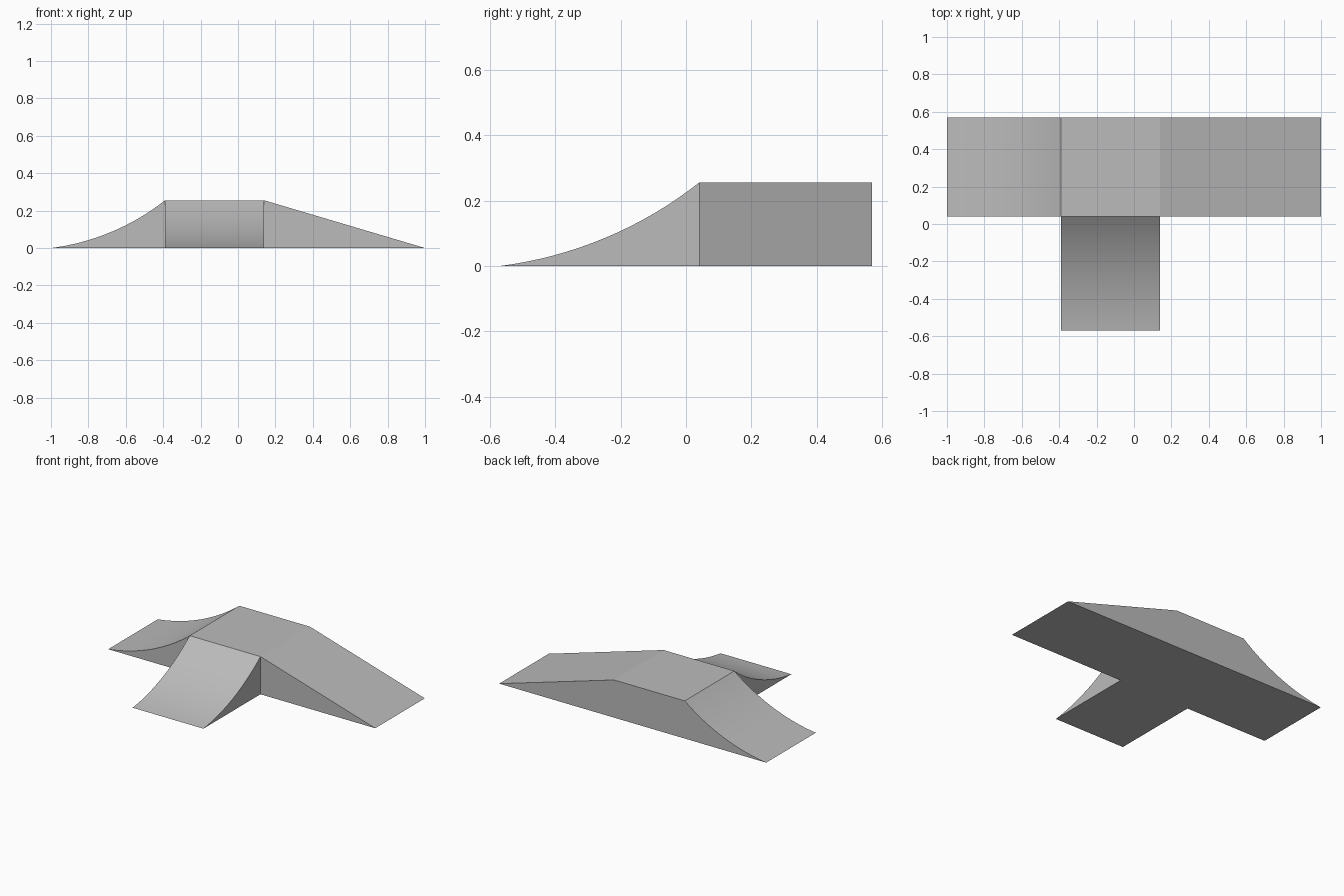
import bpy, bmesh, math

if "Cube" in bpy.data.objects:
    bpy.data.objects.remove(bpy.data.objects["Cube"])

H = 0.255                    # deck height
X0, X1 = -0.39, 0.14         # deck extent in x
Y0, Y1 = 0.04, 0.57          # deck extent in y
STEPS = 16

grey = bpy.data.materials.new("ramp grey")
grey.diffuse_color = (0.5, 0.5, 0.5, 1)
grey.use_nodes = True
grey.node_tree.nodes["Principled BSDF"].inputs["Base Color"].default_value = grey.diffuse_color


def arc(run, height, bend=math.radians(15.5)):
    """Concave circular ramp from (0, 0) up to (run, height)."""
    chord = math.atan2(height, run)
    a, b = chord - bend, chord + bend
    r = math.hypot(run, height) / (2 * math.sin(bend))
    angles = [a + (b - a) * i / STEPS for i in range(STEPS + 1)]
    return [(r * (math.sin(t) - math.sin(a)), r * (math.cos(a) - math.cos(t)))
            for t in angles]


def extrude_profile(name, points, offset):
    """Solid made by sweeping a closed 3D outline along an offset."""
    bm = bmesh.new()
    face = bm.faces.new([bm.verts.new(p) for p in points])
    new = bmesh.ops.extrude_face_region(bm, geom=[face], use_keep_orig=True)["geom"]
    bmesh.ops.translate(bm, vec=offset,
                        verts=[g for g in new if isinstance(g, bmesh.types.BMVert)])
    bmesh.ops.recalc_face_normals(bm, faces=bm.faces)
    mesh = bpy.data.meshes.new(name)
    bm.to_mesh(mesh)
    bm.free()
    mesh.materials.append(grey)
    obj = bpy.data.objects.new(name, mesh)
    bpy.context.collection.objects.link(obj)
    bpy.ops.object.select_all(action='DESELECT')
    obj.select_set(True)
    bpy.context.view_layer.objects.active = obj
    bpy.ops.object.shade_smooth_by_angle(angle=math.radians(12))
    return obj


# Main body: curved left ramp, flat deck and straight right ramp
side = [(-1 + u, Y0, z) for u, z in arc(X0 + 1, H)]
side += [(X1, Y0, H), (1, Y0, 0)]
extrude_profile("deck_with_side_ramps", side, (0, Y1 - Y0, 0))

# Front curved ramp, butted against the deck
front = [(X0, -Y1 + u, z) for u, z in arc(Y0 + Y1, H)]
front += [(X0, Y0, 0)]
extrude_profile("front_curved_ramp", front, (X1 - X0, 0, 0))
